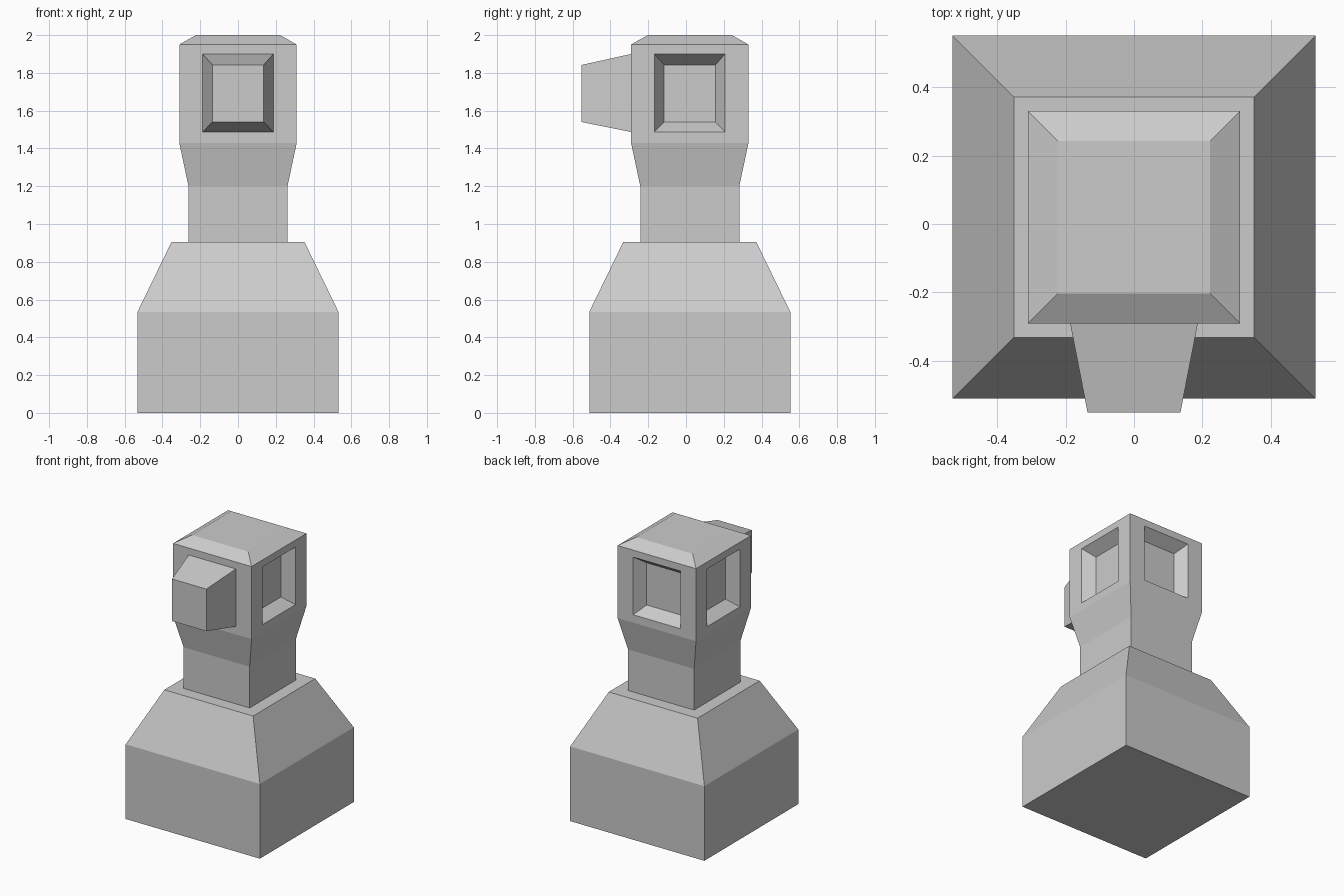
import bpy, bmesh

if "Cube" in bpy.data.objects:
    bpy.data.objects.remove(bpy.data.objects["Cube"])

CY = 0.02  # the column sits slightly behind the origin

# Column profile: (half width, height), bottom to top
PROFILE = [(0.532, 0.0), (0.532, 0.535), (0.352, 0.905), (0.262, 0.905),
           (0.262, 1.2), (0.311, 1.43), (0.311, 1.95), (0.223, 2.0)]

bm = bmesh.new()

# Base, shoulders, neck and head as one stack of square rings
rings = [[bm.verts.new((sx * h, CY + sy * h, z))
          for sx, sy in ((-1, -1), (1, -1), (1, 1), (-1, 1))]
         for h, z in PROFILE]
head_faces = []
for level, (low, high) in enumerate(zip(rings, rings[1:])):
    for i in range(4):
        j = (i + 1) % 4
        f = bm.faces.new((low[i], low[j], high[j], high[i]))
        if level == 5:
            head_faces.append(f)
bm.faces.new(rings[0][::-1])
bm.faces.new(rings[-1])
bm.normal_update()


def inset_panel(face, half, z0, z1, push):
    """Inset a head face to a given rectangle and push it along its normal."""
    n = face.normal.copy()
    mid = face.calc_center_median().z
    bmesh.ops.inset_individual(bm, faces=[face], thickness=0.02)
    for v in face.verts:
        axis = 1 if abs(n.x) > 0.5 else 0
        centre = CY if axis == 1 else 0.0
        v.co[axis] = centre + (half if v.co[axis] > centre else -half)
        v.co.z = z1 if v.co.z > mid else z0
        v.co += n * push
    face.normal_update()


# Front snout sticks out; the other three sides get tapered recesses
for i, f in enumerate(head_faces):
    inset_panel(f, 0.187, 1.487, 1.9, 0.0)
    inset_panel(f, 0.136, 1.54, 1.842, 0.262 if i == 0 else -0.08)

bmesh.ops.recalc_face_normals(bm, faces=bm.faces)
mesh = bpy.data.meshes.new("column_with_head")
bm.to_mesh(mesh)
bm.free()
obj = bpy.data.objects.new("column_with_head", mesh)
bpy.context.collection.objects.link(obj)
